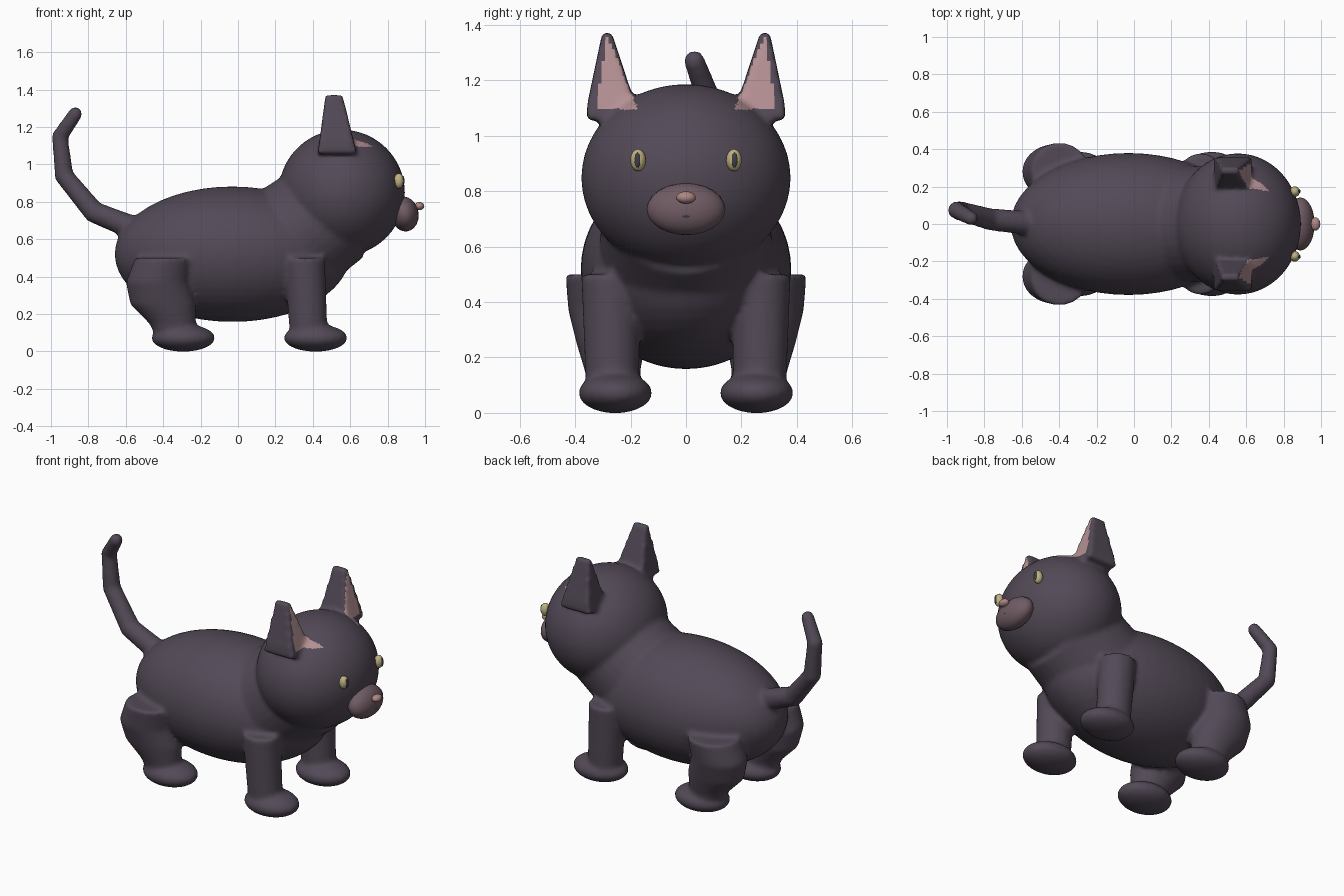
import bpy, bmesh, math
from mathutils import Vector, Matrix

if "Cube" in bpy.data.objects:
    bpy.data.objects.remove(bpy.data.objects["Cube"], do_unlink=True)


def material(name, rgb):
    m = bpy.data.materials.new(name)
    m.use_nodes = True
    m.diffuse_color = (*rgb, 1)
    m.node_tree.nodes["Principled BSDF"].inputs["Base Color"].default_value = (*rgb, 1)
    return m


FUR = material("dark fur", (0.085, 0.067, 0.094))
PINK = material("ear pink", (0.46, 0.28, 0.29))
MAUVE = material("muzzle mauve", (0.16, 0.105, 0.125))
NOSE = material("nose pink", (0.42, 0.24, 0.23))
YELLOW = material("eye yellow", (0.52, 0.44, 0.22))
DARK = material("pupil dark", (0.05, 0.045, 0.06))


def ellipsoid(bm, centre, radii, tilt=0, sides=48):
    mat = (Matrix.Translation(centre) @ Matrix.Rotation(tilt, 4, 'Y')
           @ Matrix.Diagonal((*radii, 1)))
    bmesh.ops.create_uvsphere(bm, u_segments=sides, v_segments=sides // 2,
                              radius=1, matrix=mat)


def skin(bm, rings):
    """Join rings of points into a closed tube."""
    rows = [[bm.verts.new(p) for p in ring] for ring in rings]
    n = len(rows[0])
    for a, b in zip(rows, rows[1:]):
        for i in range(n):
            j = (i + 1) % n
            bm.faces.new((a[i], a[j], b[j], b[i]))
    bm.faces.new(rows[0][::-1])
    bm.faces.new(rows[-1])


def circle(centre, rx, ry, axis=(0, 0, 1), sides=32):
    turn = Vector((0, 0, 1)).rotation_difference(Vector(axis))
    return [Vector(centre) + turn @ Vector((rx * math.cos(t), ry * math.sin(t), 0))
            for t in (2 * math.pi * i / sides for i in range(sides))]


def rectangle(x0, x1, y0, y1, z):
    return [(x0, y0, z), (x1, y0, z), (x1, y1, z), (x0, y1, z)]


def finish(name, bm, mat):
    bmesh.ops.recalc_face_normals(bm, faces=bm.faces)
    mesh = bpy.data.meshes.new(name)
    bm.to_mesh(mesh)
    bm.free()
    mesh.materials.append(mat)
    mesh.shade_smooth()
    ob = bpy.data.objects.new(name, mesh)
    bpy.context.collection.objects.link(ob)
    return ob


def feature(name, mat, centre, radii, tilt=0):
    bm = bmesh.new()
    ellipsoid(bm, centre, radii, tilt, 24)
    return finish(name, bm, mat)


# Torso, neck and head
bm = bmesh.new()
ellipsoid(bm, (-0.03, 0, 0.52), (0.63, 0.38, 0.362))
ellipsoid(bm, (0.555, 0, 0.848), (0.338, 0.378, 0.338))
neck = Vector((0.35, 0, 0.25))
skin(bm, [circle((0.15, 0, 0.5), 0.32, 0.32, neck),
          circle((0.5, 0, 0.75), 0.3, 0.3, neck)])

# Legs, paws and ears, both sides
for s in (1, -1):
    skin(bm, [circle((0.38, 0.265 * s, 0.06), 0.1, 0.095),
              circle((0.36, 0.27 * s, 0.4), 0.108, 0.104),
              circle((0.355, 0.27 * s, 0.5), 0.112, 0.108)])
    skin(bm, [circle((-0.33, 0.26 * s, 0.06), 0.1, 0.09),
              circle((-0.35, 0.265 * s, 0.15), 0.125, 0.1),
              circle((-0.40, 0.27 * s, 0.25), 0.175, 0.125),
              circle((-0.43, 0.28 * s, 0.37), 0.17, 0.145),
              circle((-0.395, 0.285 * s, 0.5), 0.155, 0.15)])
    for x in (0.415, -0.293):
        ellipsoid(bm, (x, 0.255 * s, 0.072), (0.17, 0.133, 0.073))
    skin(bm, [rectangle(0.425, 0.635, 0.15 * s, 0.36 * s, 1.055),
              rectangle(0.435, 0.62, 0.185 * s, 0.355 * s, 1.12),
              rectangle(0.468, 0.558, 0.268 * s, 0.302 * s, 1.372)])

# Tail: bent tapering tube with a round tip
path = [Vector(p) for p in ((-0.52, 0, 0.645), (-0.77, 0.025, 0.745),
                            (-0.93, 0.07, 0.94), (-0.952, 0.075, 1.15),
                            (-0.87, 0.03, 1.27))]
rings = []
for i, p in enumerate(path):
    into = (p - path[max(i - 1, 0)]).normalized()
    out = (path[min(i + 1, len(path) - 1)] - p).normalized()
    r = 0.066 - 0.007 * i
    rings.append(circle(p, r, r, into + out, 20))
skin(bm, rings)
ellipsoid(bm, path[-1], (0.038,) * 3)

# Blend the parts into one skin
body = finish("cat_body", bm, FUR)
remesh = body.modifiers.new("blend", 'REMESH')
remesh.mode = 'VOXEL'
remesh.voxel_size = 0.013
smooth = body.modifiers.new("soften", 'SMOOTH')
smooth.factor = 0.5
smooth.iterations = 7
graph = bpy.context.evaluated_depsgraph_get()
skin_mesh = bpy.data.meshes.new_from_object(body.evaluated_get(graph))
body.modifiers.clear()
body.data = skin_mesh
skin_mesh.materials.clear()
for m in (FUR, PINK):
    skin_mesh.materials.append(m)
skin_mesh.shade_smooth()

# Pink inner ears: forward-facing triangle below each ear tip
for f in skin_mesh.polygons:
    c = f.center
    t = (1.365 - c.z) / 0.27
    inside = 0.285 - 0.11 * t < abs(c.y) < 0.285 + 0.04 * t
    f.material_index = int(0 < t < 1 and inside and c.x > 0.5 and f.normal.x > 0.2)

# Face
feature("muzzle", MAUVE, (0.89, 0, 0.735), (0.075, 0.142, 0.094), -0.2)
feature("nose", NOSE, (0.97, 0, 0.777), (0.026, 0.035, 0.022))
feature("mouth", DARK, (0.961, 0, 0.71), (0.004, 0.016, 0.006))
for side, s in (("left", 1), ("right", -1)):
    feature(side + "_eye", YELLOW, (0.86, 0.173 * s, 0.912), (0.027, 0.028, 0.04))
    feature(side + "_pupil", DARK, (0.882, 0.175 * s, 0.912), (0.008, 0.011, 0.027))
